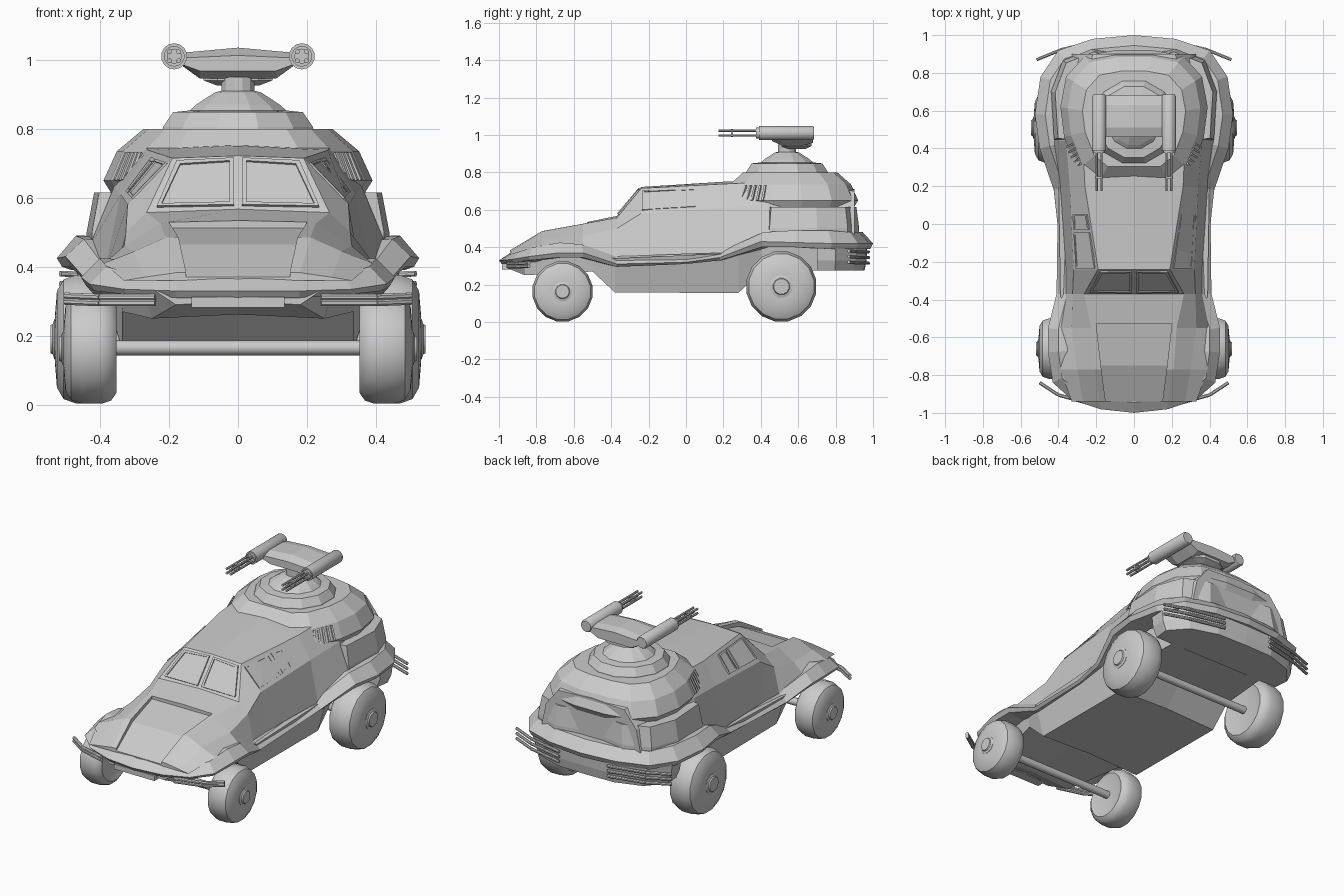
import bpy, bmesh, math
from mathutils import Vector

if "Cube" in bpy.data.objects:
    bpy.data.objects.remove(bpy.data.objects["Cube"])


def mesh(name, verts, faces, smooth=False):
    me = bpy.data.meshes.new(name)
    me.from_pydata([tuple(v) for v in verts], [], faces)
    bm = bmesh.new()
    bm.from_mesh(me)
    bmesh.ops.recalc_face_normals(bm, faces=bm.faces)
    bm.to_mesh(me)
    bm.free()
    ob = bpy.data.objects.new(name, me)
    bpy.context.collection.objects.link(ob)
    if smooth:
        bpy.ops.object.select_all(action='DESELECT')
        ob.select_set(True)
        bpy.context.view_layer.objects.active = ob
        bpy.ops.object.shade_smooth_by_angle(angle=math.radians(40))
    return ob


def loft(name, rings, loop=False, smooth=False):
    n, m = len(rings[0]), len(rings)
    faces = []
    for i in range(m if loop else m - 1):
        a, b = i * n, (i + 1) % m * n
        faces += [(a + j, a + (j + 1) % n, b + (j + 1) % n, b + j) for j in range(n)]
    if not loop:
        faces += [tuple(range(n)), tuple(range((m - 1) * n, m * n))]
    return mesh(name, [v for r in rings for v in r], faces, smooth)


def mirrored(half):
    return half + [(-p[0],) + tuple(p[1:]) for p in reversed(half) if abs(p[0]) > 1e-6]


def lathe(name, profile, origin, direction, segs=14, smooth=True):
    q = Vector(direction).to_track_quat('Z', 'Y')
    ang = [2 * math.pi * (k + .5) / segs for k in range(segs)]
    rings = [[Vector(origin) + q @ Vector((r * math.cos(a), r * math.sin(a), t)) for a in ang]
             for r, t in profile]
    return loft(name, rings, smooth=smooth)


def tube(name, p, q, r, segs=8):
    d = Vector(q) - Vector(p)
    return lathe(name, [(r, 0), (r, d.length)], p, d, segs)


def tiers(name, plan, levels, cy):
    ring = mirrored(plan)
    return loft(name, [[(x * s, cy + (y - cy) * s, z) for x, y in ring] for z, s in levels])


def panel(name, corners, rim=.012, h=.008):
    # framed pane: raised rim around a sunk centre
    c = [Vector(p) for p in corners]
    nrm = (c[1] - c[0]).cross(c[3] - c[0]).normalized()
    mid = sum(c, Vector()) / 4
    inner = [p + (mid - p).normalized() * rim * 1.4 for p in c]
    rings = [[p - nrm * h for p in c], [p + nrm * h for p in c],
             [p + nrm * h for p in inner], [p + nrm * h * .2 for p in inner]]
    return loft(name, rings)


# Main body: y, lower edge x z, belt x z, roof edge x z, centre z
stations = [
    (-.94, .33, .36, .27, .37, .18, .383, .387),
    (-.77, .39, .41, .30, .445, .21, .485, .49),
    (-.55, .40, .40, .33, .46, .225, .525, .53),
    (-.37, .36, .35, .325, .50, .265, .557, .567),
    (-.24, .36, .355, .32, .58, .19, .715, .722),
    (.20, .39, .37, .34, .61, .26, .738, .75),
    (.44, .43, .46, .36, .63, .27, .75, .76),
    (.90, .33, .46, .30, .60, .22, .70, .71)]
rings = []
for y, xf, zf, xb, zb, xr, zr, zc in stations:
    rings.append([(x, y, z) for x, z in mirrored([(xf, zf), (xb, zb), (xr, zr), (0, zc)])])
body = loft("body", rings)

# Sunk hood panel
cut = loft("hood_cutter", [[(w, y, f), (w, y, .8), (-w, y, .8), (-w, y, f)]
                           for y, w, f in [(-.53, .2, .512), (-.75, .175, .465), (-.98, .145, .35)]])
cut.hide_render = True
cut.hide_viewport = True
mod = body.modifiers.new("hood_recess", 'BOOLEAN')
mod.object = cut
mod.solver = 'EXACT'

# Lower hull: y, top half width, bottom half width, bottom z, top z
loft("hull", [[(-t, y, zt), (-b, y, zb), (0, y, zb + .012), (b, y, zb), (t, y, zt)]
              for y, t, b, zb, zt in [
                  (-.96, .24, .18, .29, .33), (-.86, .28, .25, .25, .35), (-.50, .345, .335, .27, .37),
                  (-.38, .39, .335, .158, .34), (.28, .40, .335, .155, .37),
                  (.40, .35, .335, .27, .45), (.90, .33, .30, .28, .45)]])

# Fender band running round the whole body: x, y, low z, edge z, high z
half = [(0, -1, .31, .33, .365), (.18, -.98, .31, .33, .37), (.33, -.93, .32, .335, .38),
        (.43, -.84, .33, .35, .40), (.455, -.68, .345, .37, .425), (.455, -.55, .345, .37, .415),
        (.41, -.37, .295, .31, .355), (.405, 0, .31, .32, .365), (.425, .18, .33, .345, .38),
        (.50, .40, .40, .43, .48), (.525, .58, .40, .425, .49), (.495, .78, .39, .42, .49),
        (.40, .92, .39, .42, .48), (.22, .98, .39, .42, .48), (0, 1, .39, .42, .48)]
st = mirrored(half)
rings = []
for i, (x, y, lo, mi, hi) in enumerate(st):
    p, n = st[i - 1], st[(i + 1) % len(st)]
    o = Vector((n[1] - p[1], p[0] - n[0])).normalized()
    rings.append([(x - o.x * d, y - o.y * d, z)
                  for d, z in [(.15, lo), (.015, lo), (0, mi), (.055, hi), (.15, hi - .005)]])
loft("fender_band", rings, loop=True)

# Rear tiers: bumper, shoulder box, upper deck
tiers("rear_valance", [(.46, .70), (.47, .80), (.37, .91), (.20, .965), (0, .97)],
      [(.275, .93), (.33, .98), (.41, 1)], .75)
tiers("rear_shoulder", [(.36, .44), (.415, .45), (.43, .70), (.37, .86), (.22, .92), (0, .88)],
      [(.47, 1.02), (.50, 1.02), (.615, .97)], .62)
deck = [(.20, .20), (.30, .28), (.37, .46), (.39, .62), (.36, .78), (.26, .89), (.10, .92)]
tiers("upper_deck", deck, [(.60, .92), (.65, 1), (.735, .9), (.80, .7)], .55)

# Turret base and neck
lathe("turret_base", [(.23, .78), (.225, .805), (.195, .848), (.145, .853), (.125, .87),
                      (.07, .905), (.05, .91), (.05, .95)], (0, .54, 0), (0, 0, 1), 12, False)

# Turret head with tapered front profile
prof = mirrored([(.11, .945), (.165, .985), (.165, 1.02), (0, 1.035)])
loft("turret_head", [[(x, y, .99 + (z - .99) * s) for x, z in prof]
                     for y, s in [(.46, .5), (.51, 1), (.63, 1), (.68, .7)]])
tiers("turret_bracket", [(.06, .51), (.10, .54), (.10, .64), (.05, .67)],
      [(.925, .6), (.94, 1), (.97, 1)], .59)

# Windscreen panes
for s in (1, -1):
    q = [(.012 * s, -.362, .576), (.235 * s, -.358, .572), (.178 * s, -.25, .704), (.012 * s, -.247, .712)]
    panel("windscreen_pane", q if s > 0 else [q[1], q[0], q[3], q[2]])


def cabin_side(y, t, s):
    k = (y + .24) / .44
    a, b = stations[4], stations[5]
    xb, zb, xr, zr = [a[i] + (b[i] - a[i]) * k for i in (3, 4, 5, 6)]
    return (s * (xb + (xr - xb) * t), y, zb + (zr - zb) * t)


for s in (1, -1):
    # Side windows
    for y0, y1 in ((-.235, -.045), (-.03, .05)):
        q = [cabin_side(y0, .12, s), cabin_side(y1, .12, s), cabin_side(y1, .88, s), cabin_side(y0, .88, s)]
        panel("side_window", q if s > 0 else [q[1], q[0], q[3], q[2]], .01, .006)

    # Air vent slats on the deck sides
    for k in range(5):
        t = .08 + k * .16
        x, y = .30 + .07 * t, .28 + .18 * t
        tube("vent_slat", (s * (x + .004), y, .65),
             (s * (x * .9 + .006), .55 + (y - .55) * .9, .73), .008, 4)

    # Wheels and hubs
    for nm, y, r, x0, x1 in (("front", -.66, .163, .352, .505), ("rear", .51, .19, .355, .53)):
        w = x1 - x0
        lathe(nm + "_wheel", [(r * .6, .01), (r * .8, 0), (r * .94, w * .1), (r, w * .28), (r, w * .65),
                              (r * .93, w * .86), (r * .75, w * .97), (r * .4, w)],
              (s * x0, y, r), (s, 0, 0), 16)
        lathe(nm + "_hub", [(r * .32, 0), (r * .32, .01), (r * .24, .015), (r * .22, .022)],
              (s * (x1 - .008), y, r), (s, 0, 0), 12)

    # Bumper bars
    for z in (.295, .312):
        pts = [(.24, -.95, z), (.40, -.905, z), (.50, -.84, z + .004)]
        for p, q in zip(pts, pts[1:]):
            tube("front_bar", (s * p[0], *p[1:]), (s * q[0], *q[1:]), .01)
    for z in (.315, .345, .375):
        pts = [(.16, .975, z), (.38, .925, z), (.515, .87, z + .005)]
        for p, q in zip(pts, pts[1:]):
            tube("rear_bar", (s * p[0], *p[1:]), (s * q[0], *q[1:]), .009)

    # Gun pods and barrels
    gx = s * .185
    lathe("gun_pod", [(.03, 0), (.03, .015), (.038, .015), (.038, .30), (.032, .31)],
          (gx, .375, 1.01), (0, 1, 0), 14)
    for dx in (-.013, .013):
        for dz in (-.013, .013):
            tube("gun_barrel", (gx + dx, .175, 1.01 + dz), (gx + dx, .40, 1.01 + dz), .007)
    lathe("barrel_clamp", [(.022, 0), (.022, .012)], (gx, .24, 1.01), (0, 1, 0), 10)

# Axles and front plate
for y, z in ((-.66, .165), (.51, .19)):
    tube("axle", (-.40, y, z), (.40, y, z), .022, 10)
loft("front_plate", [[(-.135, y, .282), (.135, y, .282), (.135, y, .312), (-.135, y, .312)] for y in (-.985, -.93)])
